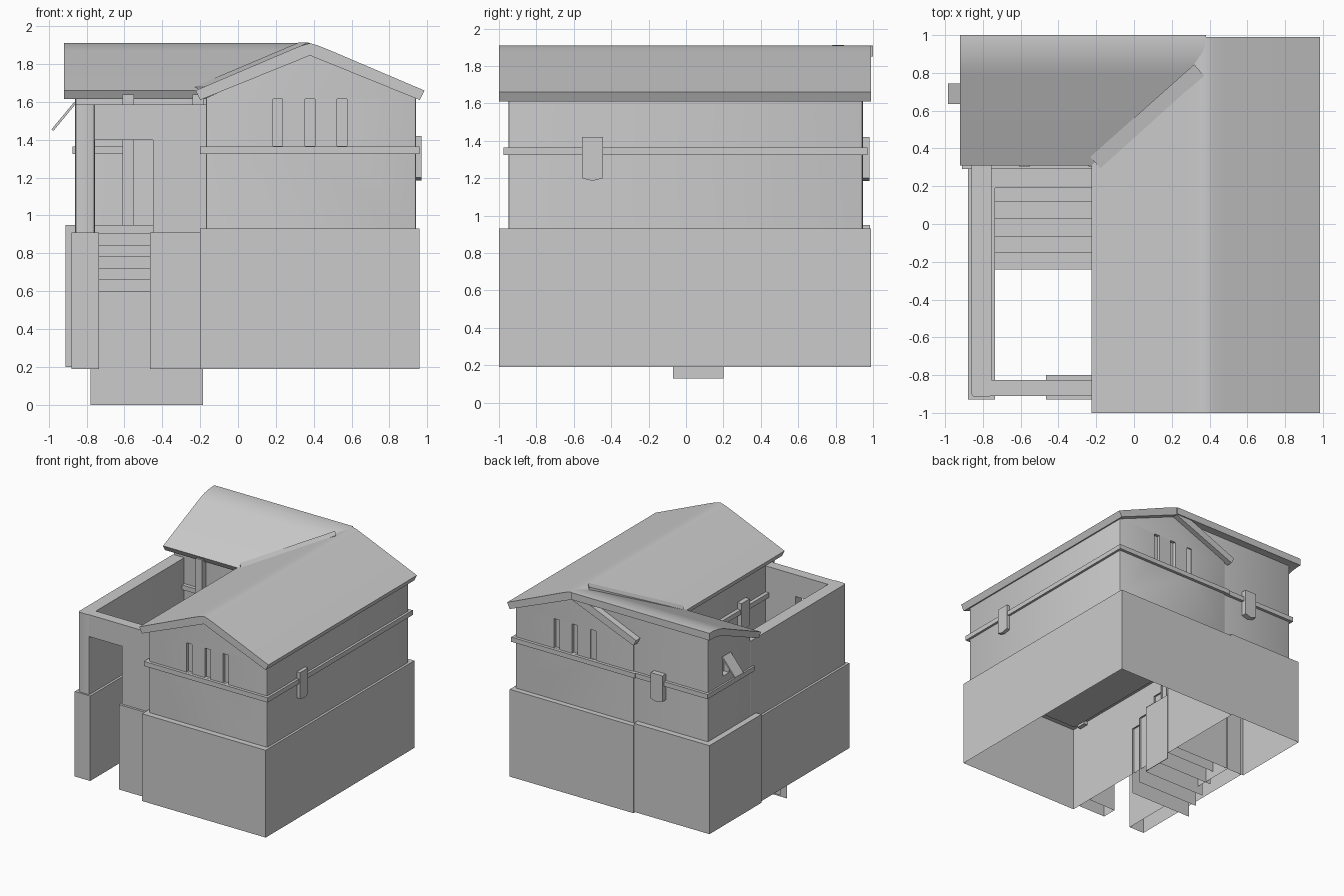
import bpy, bmesh, math
from mathutils import Vector

if "Cube" in bpy.data.objects:
    bpy.data.objects.remove(bpy.data.objects["Cube"])


def finish(name, bm, normals=True):
    if normals:
        bmesh.ops.recalc_face_normals(bm, faces=bm.faces[:])
    mesh = bpy.data.meshes.new(name)
    bm.to_mesh(mesh)
    bm.free()
    ob = bpy.data.objects.new(name, mesh)
    bpy.context.collection.objects.link(ob)
    return ob


def prism(name, pts, axis, a, b, open_bottom=False, bevel=0):
    """Extrude a 2D outline from a to b along the given axis."""
    place = {'x': lambda p, t: (t, p[0], p[1]),
             'y': lambda p, t: (p[0], t, p[1]),
             'z': lambda p, t: (p[0], p[1], t)}[axis]
    bm = bmesh.new()
    lo = [bm.verts.new(place(p, a)) for p in pts]
    hi = [bm.verts.new(place(p, b)) for p in pts]
    n = len(pts)
    bm.faces.new(lo)
    bm.faces.new(hi)
    for i in range(n):
        j = (i + 1) % n
        bm.faces.new((lo[i], lo[j], hi[j], hi[i]))
    bmesh.ops.recalc_face_normals(bm, faces=bm.faces[:])
    if bevel:
        edges = [e for e in bm.edges
                 if abs((e.verts[0].co - e.verts[1].co).normalized().z) > 0.99]
        bmesh.ops.bevel(bm, geom=edges, offset=bevel, segments=2,
                        profile=0.5, affect='EDGES')
    if open_bottom:
        low = min(v.co.z for v in bm.verts) + 1e-4
        gone = [f for f in bm.faces if all(v.co.z < low for v in f.verts)]
        bmesh.ops.delete(bm, geom=gone, context='FACES')
    return finish(name, bm, False)


def box(name, x0, x1, y0, y1, z0, z1, **kw):
    return prism(name, [(x0, y0), (x1, y0), (x1, y1), (x0, y1)], 'z', z0, z1, **kw)


def cut(target, cutter):
    cutter.hide_render = True
    cutter.hide_set(True)
    mod = target.modifiers.new("opening", 'BOOLEAN')
    mod.operation = 'DIFFERENCE'
    mod.solver = 'EXACT'
    mod.object = cutter


# Hollow plinths
box("main_plinth", -.20, .96, -1, .99, .19, .93, open_bottom=True)
box("wing_plinth", -.91, -.20, .29, .985, .20, .95, open_bottom=True)
box("court_plinth_left", -.88, -.735, -.93, .30, .19, .91, open_bottom=True)
box("court_plinth_right", -.465, -.20, -.93, -.80, .19, .91, open_bottom=True)

# Main upper storey with gables and slit windows
main = prism("main_walls", [(-.17, .92), (.94, .92), (.94, 1.62), (.38, 1.86), (-.17, 1.62)],
             'y', -.95, .945, bevel=.012)
for side, y in (("front", -.95), ("back", .945)):
    for i, x in enumerate((.21, .38, .55)):
        cut(main, box(f"{side}_slit_cutter_{i}", x - .026, x + .026, y - .025, y + .025, 1.366, 1.615))

# Wing upper storey below a single-pitch roof
wing = prism("wing_walls", [(.36, .93), (.935, .93), (.935, 1.87), (.80, 1.83), (.36, 1.63)],
             'x', -.86, .36, bevel=.012)
cut(wing, box("side_window_cutter", -.9, -.81, .65, .73, 1.43, 1.59))

# Courtyard walls and gate lintel
box("court_wall_left", -.86, -.755, -.915, .37, .90, 1.585, bevel=.015)
box("court_wall_right", -.45, -.165, -.91, -.825, .90, 1.585)
box("gate_lintel", -.77, -.45, -.91, -.825, 1.40, 1.585)

# Main roof: gable slab with square-cut eaves
right = [(.96, 1.61), (.985, 1.66), (.485, 1.873), (.42, 1.899)]
left = [(.76 - x, z) for x, z in reversed(right)]
prism("main_roof", right + [(.38, 1.91)] + left + [(.38, 1.845)], 'y', -1, .99)

# Wing roof: single pitch flattening into a rounded top
curve = [(.79 + u, 1.87 + .43 * u - 1.14 * u * u) for u in [.21 * i / 8 for i in range(9)]]
top = [(.31, 1.66)] + curve
under = [(y, z - .06) for y, z in reversed(curve)] + [(.335, 1.615)]
wing_roof = prism("wing_roof", top + under, 'x', -.92, .38)

# Board along the valley between the two roofs
bm = bmesh.new()
p, q = Vector((-.205, .325, 1.672)), Vector((.345, .815, 1.905))
side = (q - p).cross(Vector((0, 0, 1))).normalized() * .04
ring = [[bm.verts.new(c + s * side + Vector((0, 0, h)))
         for s, h in ((-1, -.03), (1, -.03), (1, .008), (-1, .008))] for c in (p, q)]
for r in ring:
    bm.faces.new(r)
for i in range(4):
    j = (i + 1) % 4
    bm.faces.new((ring[0][i], ring[0][j], ring[1][j], ring[1][i]))
finish("valley_board", bm)

# Horizontal belts
box("main_belt", -.20, .96, -.975, .97, 1.325, 1.365)
box("wing_belt_back", -.875, -.18, .60, .96, 1.325, 1.365)
box("wing_belt_front", -.875, -.60, .33, .60, 1.325, 1.365)


# Pointed brackets over the belts
def bracket(name, c, axis, a, b):
    prism(name, [(c - .055, 1.42), (c - .055, 1.20), (c, 1.185), (c + .055, 1.20), (c + .055, 1.42)],
          axis, a, b)


bracket("bracket_right", -.50, 'x', .93, .97)
bracket("bracket_left", -.50, 'x', -.21, -.16)
bracket("bracket_back", -.41, 'y', .93, .98)

# Posts under the wing eave
for i, x in enumerate((-.58, -.21)):
    box(f"wing_post_{i}", x - .03, x + .03, .305, .37, .93, 1.64)

# Propped-open shutter
prism("shutter", [(-.865, 1.60), (-.985, 1.455), (-.975, 1.447), (-.855, 1.592)], 'y', .635, .745)

# Stair sheets: riser plus tread
rows = [-.24, -.15, -.07, .03, .12, .19, .36]
for i in range(6):
    z = .60 + .061 * i
    bm = bmesh.new()
    v = [[bm.verts.new((x, y, h)) for x in (-.78, -.185)]
         for y, h in ((rows[i], z - .6), (rows[i], z), (rows[i + 1], z))]
    for a, b in ((0, 1), (1, 2)):
        bm.faces.new((v[a][0], v[a][1], v[b][1], v[b][0]))
    finish(f"stair_step_{i}", bm, False)
box("stair_side", -.19, -.185, -.07, .20, .13, .72)

# Smooth the rounded roof top and wall corners
for ob in bpy.data.objects:
    if ob.name in ("main_roof", "wing_roof", "main_walls", "wing_walls", "court_wall_left"):
        bpy.ops.object.select_all(action='DESELECT')
        ob.select_set(True)
        bpy.context.view_layer.objects.active = ob
        bpy.ops.object.shade_smooth_by_angle(angle=math.radians(35))
